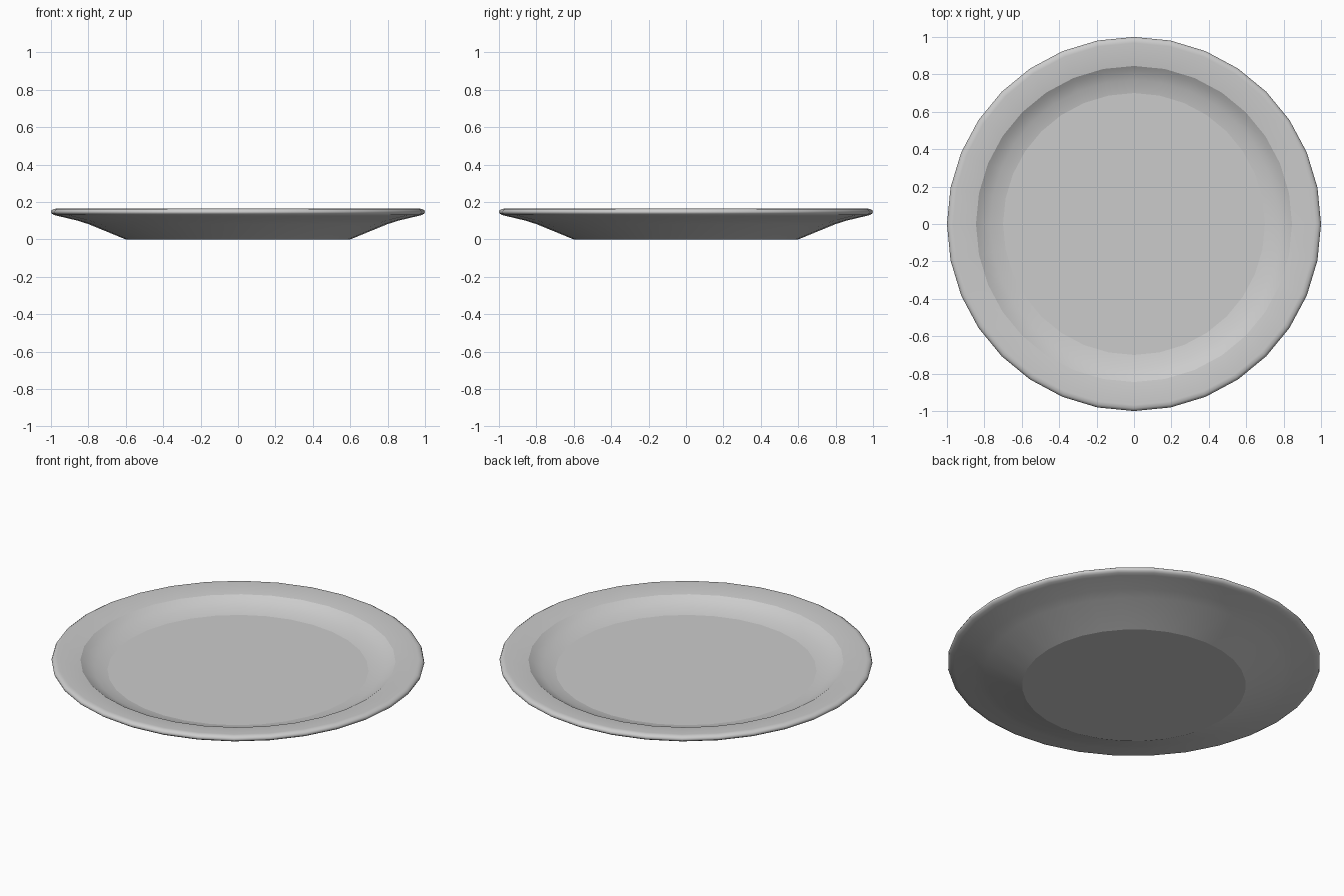
import bpy, bmesh, math

if "Cube" in bpy.data.objects:
    bpy.data.objects.remove(bpy.data.objects["Cube"])

SIDES = 32

# Half cross-section (radius, height): foot, underside, rounded lip, rim, well
profile = [
    (0.60, 0.0), (0.80, 0.082), (0.86, 0.101), (0.965, 0.126),
    (0.985, 0.131), (0.997, 0.139), (1.0, 0.147), (0.996, 0.156),
    (0.985, 0.163), (0.968, 0.165),
    (0.845, 0.149), (0.82, 0.132), (0.77, 0.108), (0.70, 0.094),
]

bm = bmesh.new()

# Turn the profile around z
rings = []
for r, z in profile:
    rings.append([bm.verts.new((r * math.cos(2 * math.pi * i / SIDES),
                                r * math.sin(2 * math.pi * i / SIDES), z))
                  for i in range(SIDES)])
for a, b in zip(rings, rings[1:]):
    for i in range(SIDES):
        j = (i + 1) % SIDES
        bm.faces.new((a[i], a[j], b[j], b[i]))

# Flat base and flat eating surface
bm.faces.new(rings[0][::-1])
bm.faces.new(rings[-1])
bmesh.ops.recalc_face_normals(bm, faces=bm.faces[:])

# Smooth shading with crisp edges at the foot, floor and well
for f in bm.faces:
    f.smooth = True
for k in (0, 10, len(rings) - 1):
    for i in range(SIDES):
        e = bm.edges.get((rings[k][i], rings[k][(i + 1) % SIDES]))
        e.smooth = False

mesh = bpy.data.meshes.new("plate")
bm.to_mesh(mesh)
bm.free()
plate = bpy.data.objects.new("plate", mesh)
bpy.context.collection.objects.link(plate)
